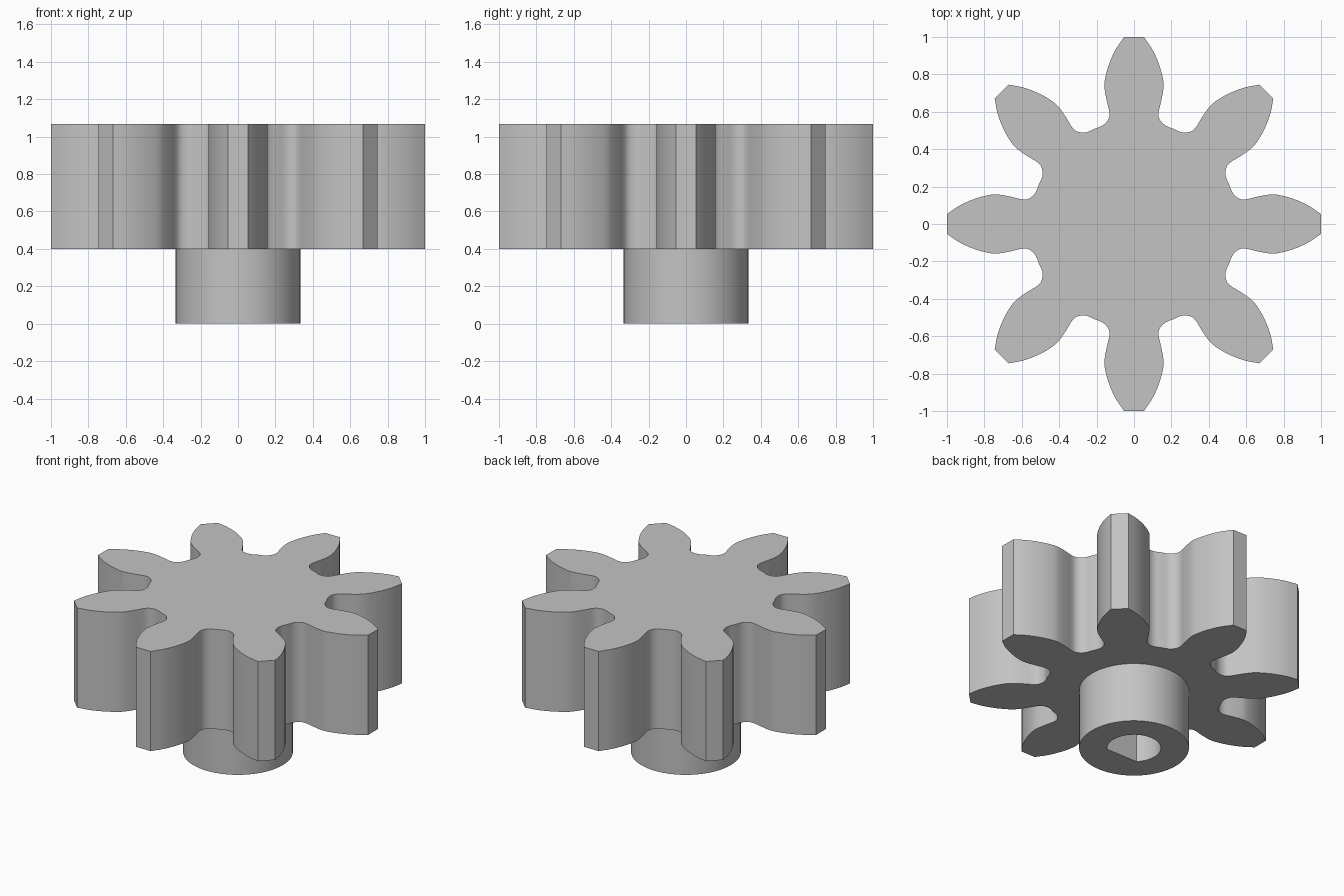
import bpy
import bmesh
from math import sin, cos, pi, radians, acos, asin
from mathutils import Vector, Matrix

cube = bpy.data.objects.get("Cube")
if cube:
    bpy.data.objects.remove(cube, do_unlink=True)

TEETH = 8
HUB_TOP, GEAR_TOP, BORE_TOP = 0.4, 1.067, 0.6
HUB_R, BORE_R, BORE_FLAT = 0.333, 0.163, 0.115

grey = bpy.data.materials.new("plain_grey")
grey.use_nodes = True
colour = (0.55, 0.55, 0.55, 1)
grey.diffuse_color = colour
grey.node_tree.nodes["Principled BSDF"].inputs["Base Color"].default_value = colour


def prism(name, outline, z0, z1):
    """Extrude a closed counter-clockwise outline from z0 to z1."""
    bm = bmesh.new()
    base = bm.faces.new([bm.verts.new((p.x, p.y, z0)) for p in outline])
    top = bmesh.ops.extrude_face_region(bm, geom=[base])["geom"]
    moved = [g for g in top if isinstance(g, bmesh.types.BMVert)]
    bmesh.ops.translate(bm, verts=moved, vec=(0, 0, z1 - z0))
    bmesh.ops.recalc_face_normals(bm, faces=bm.faces)
    mesh = bpy.data.meshes.new(name)
    bm.to_mesh(mesh)
    bm.free()
    mesh.materials.append(grey)
    obj = bpy.data.objects.new(name, mesh)
    bpy.context.collection.objects.link(obj)
    return obj


def arc(radius, start, end, steps):
    return [Vector((radius * cos(a), radius * sin(a)))
            for a in (start + (end - start) * i / steps for i in range(steps + 1))]


def smooth_curve(pts, steps=3):
    """Catmull-Rom curve through the points."""
    padded = [2 * pts[0] - pts[1]] + pts + [2 * pts[-1] - pts[-2]]
    out = []
    for a, b, c, d in zip(padded, padded[1:], padded[2:], padded[3:]):
        for i in range(steps):
            t = i / steps
            out.append(b + (c - a) * t / 2 + (2 * a - 5 * b + 4 * c - d) * t * t / 2
                       + (3 * b - a - 3 * c + d) * t ** 3 / 2)
    return out + [pts[-1]]


# Half of one tooth gap, from tooth tip to middle of the root
flank = [Vector(p) for p in (
    (0.053, 1.0), (0.1, 0.93), (0.135, 0.85), (0.156, 0.77), (0.157, 0.72),
    (0.145, 0.655), (0.131, 0.595), (0.137, 0.56), (0.165, 0.528), (0.211, 0.509))]

# Mirror the flank across the middle of the gap
axis = Vector((cos(pi / 2 - pi / TEETH), sin(pi / 2 - pi / TEETH)))
mirrored = [2 * p.dot(axis) * axis - p for p in reversed(flank[:-1])]
gap = list(reversed(smooth_curve(flank + mirrored)))

# Repeat the gap around the wheel
outline = []
for i in range(TEETH):
    turn = Matrix.Rotation(2 * pi * i / TEETH, 2)
    outline += [turn @ p for p in gap]

gear = prism("gear_wheel", outline, HUB_TOP, GEAR_TOP)
hub = prism("hub", arc(HUB_R, 0, 2 * pi, 64)[:-1], 0, HUB_TOP)

# D-shaped shaft bore with its flat facing the front
dip = asin(BORE_FLAT / BORE_R)
cutter = prism("bore_cutter", arc(BORE_R, -dip, pi + dip, 40), -0.1, BORE_TOP)

for obj in (gear, hub):
    mod = obj.modifiers.new("bore", "BOOLEAN")
    mod.operation = "DIFFERENCE"
    mod.solver = "EXACT"
    mod.object = cutter
    bpy.ops.object.select_all(action="DESELECT")
    obj.select_set(True)
    bpy.context.view_layer.objects.active = obj
    bpy.ops.object.modifier_apply(modifier=mod.name)
    bpy.ops.object.shade_smooth_by_angle(angle=radians(30))

bpy.data.objects.remove(cutter, do_unlink=True)
